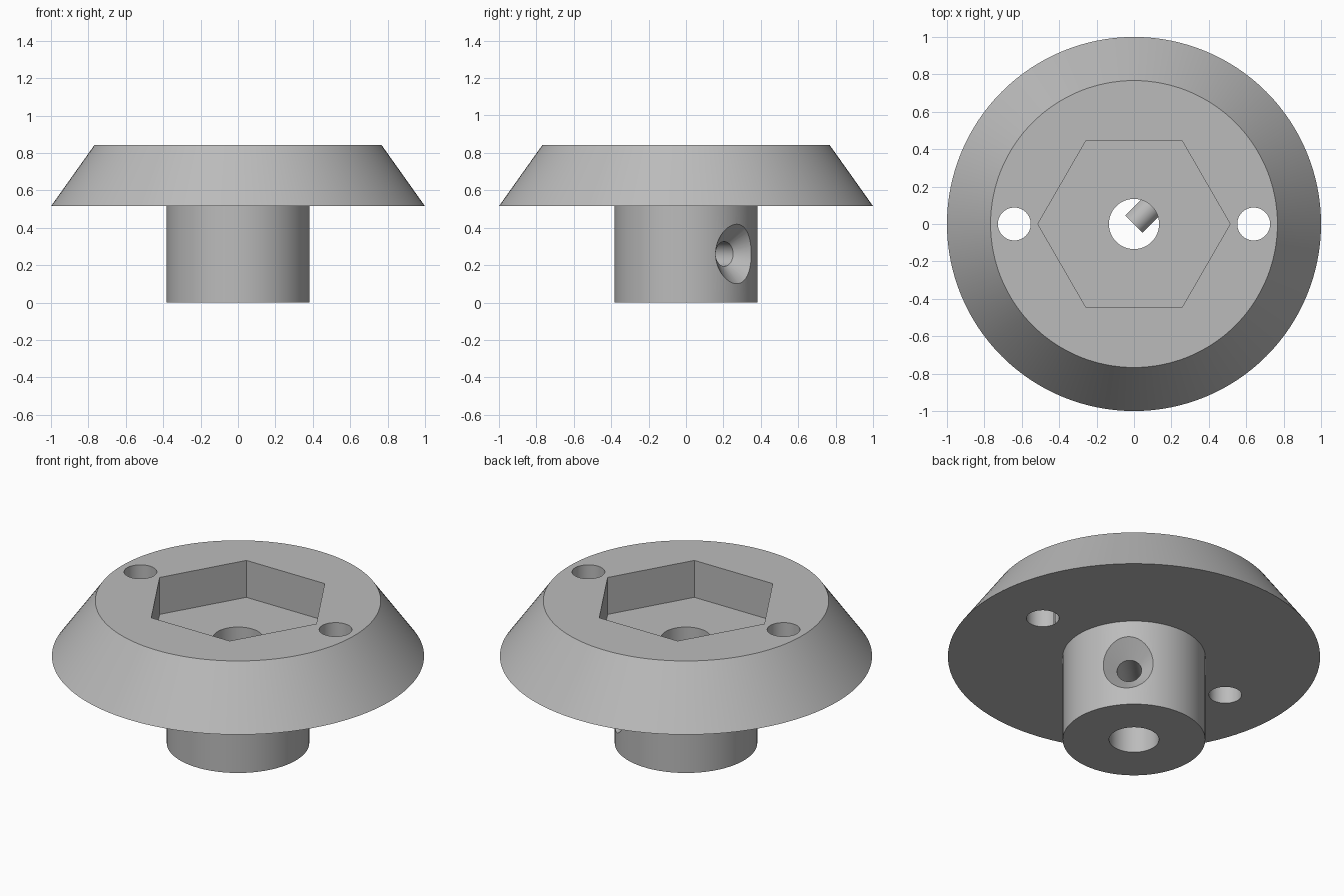
import bpy, bmesh
from math import pi, cos, sin, radians
from mathutils import Matrix

if "Cube" in bpy.data.objects:
    bpy.data.objects.remove(bpy.data.objects["Cube"])

SEGMENTS = 128
TOP = 0.843        # upper face of the flange
FLANGE = 0.515     # underside of the flange
HUB = 0.383        # hub radius
BORE = 0.134       # central bore radius

grey = bpy.data.materials.new("plain grey")
grey.use_nodes = True
colour = (0.5, 0.5, 0.5, 1)
grey.diffuse_color = colour
grey.node_tree.nodes["Principled BSDF"].inputs["Base Color"].default_value = colour


def lathe(name, profile, sides=SEGMENTS, matrix=Matrix()):
    """Revolve a closed (radius, height) loop about z."""
    bm = bmesh.new()
    rings = []
    for r, z in profile:
        if r == 0:
            rings.append([bm.verts.new((0, 0, z))] * sides)
        else:
            rings.append([bm.verts.new((r * cos(2 * pi * i / sides),
                                        r * sin(2 * pi * i / sides), z))
                          for i in range(sides)])
    for a, b in zip(rings, rings[1:] + rings[:1]):
        for i in range(sides):
            j = (i + 1) % sides
            corners = list(dict.fromkeys((a[i], a[j], b[j], b[i])))
            if len(corners) > 2:
                bm.faces.new(corners)
    bmesh.ops.recalc_face_normals(bm, faces=bm.faces)
    bm.transform(matrix)
    mesh = bpy.data.meshes.new(name)
    bm.to_mesh(mesh)
    bm.free()
    mesh.materials.append(grey)
    obj = bpy.data.objects.new(name, mesh)
    bpy.context.collection.objects.link(obj)
    return obj


def plug(name, radius, bottom, top, sides=64, matrix=Matrix()):
    return lathe(name, [(0, bottom), (radius, bottom), (radius, top), (0, top)],
                 sides, matrix)


# Bored hub with its tapered flange
body = lathe("flanged_hub", [(BORE, 0), (HUB, 0), (HUB, FLANGE), (1, FLANGE),
                             (0.767, TOP), (BORE, TOP)])

# Hexagonal pocket and the two flange holes
cutters = [plug("hex_pocket_cutter", 0.514, 0.624, 1, 6)]
for side, x in (("left", 0.64), ("right", -0.64)):
    cutters.append(plug(side + "_hole_cutter", 0.088, 0.4, 1,
                        matrix=Matrix.Translation((x, 0, 0))))

# Countersunk set screw hole, radial through one hub wall
radial = (Matrix.Translation((0, 0, 0.26)) @ Matrix.Rotation(radians(45), 4, 'Z')
          @ Matrix.Rotation(radians(90), 4, 'Y'))
drill, seat, mouth = 0.066, 0.29, 0.43
cutters.append(lathe("set_screw_cutter",
                     [(0, 0), (drill, 0), (drill, seat),
                      (drill + mouth - seat, mouth), (0, mouth)], 64, radial))

bpy.ops.object.select_all(action='DESELECT')
bpy.context.view_layer.objects.active = body
body.select_set(True)
for cutter in cutters:
    cutter.hide_render = True
    mod = body.modifiers.new(cutter.name, 'BOOLEAN')
    mod.operation = 'DIFFERENCE'
    mod.solver = 'EXACT'
    mod.object = cutter
    bpy.ops.object.modifier_apply(modifier=mod.name)
    bpy.data.objects.remove(cutter)

bpy.ops.object.shade_smooth_by_angle(angle=radians(30))
